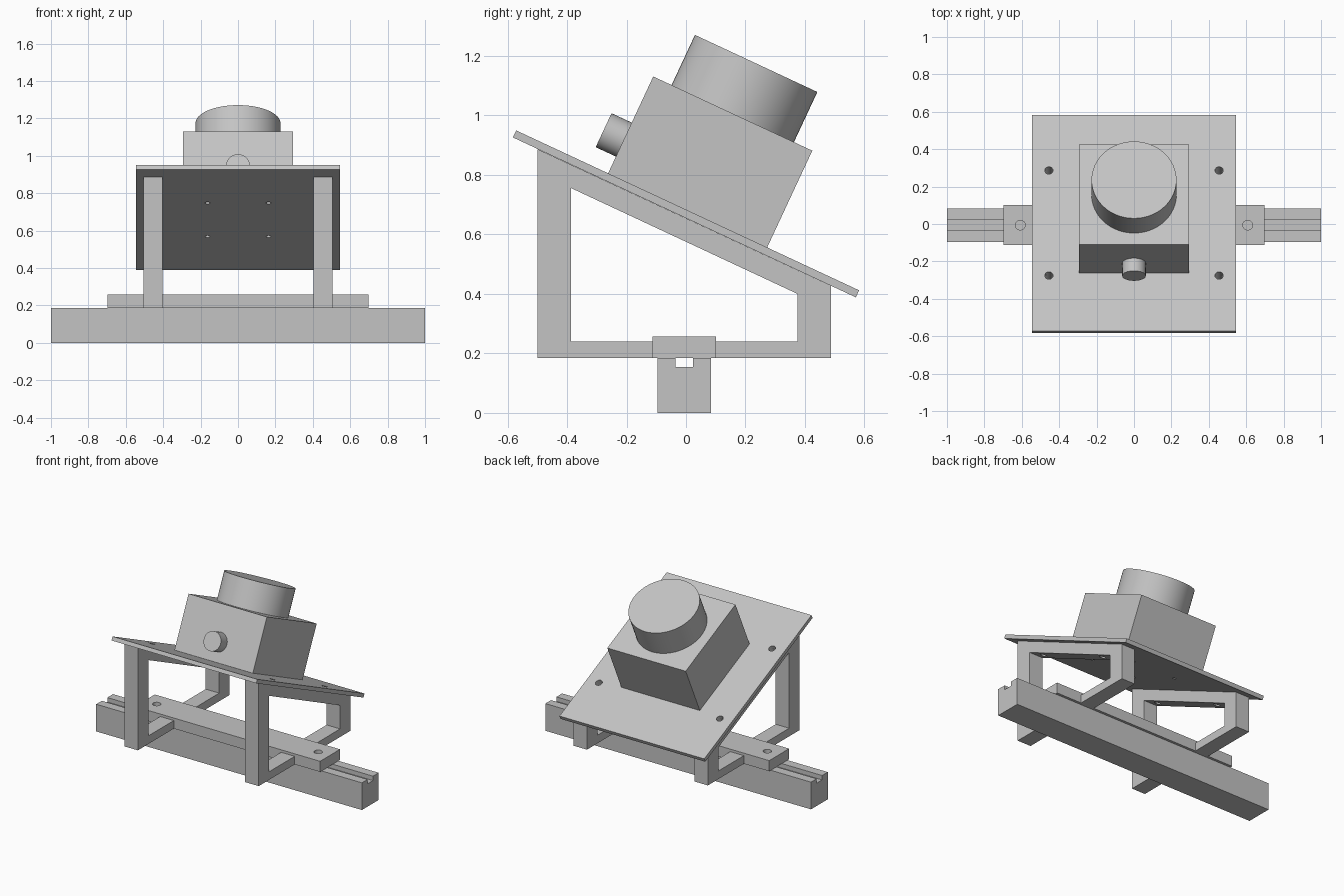
import bpy, bmesh, math
from mathutils import Matrix, Vector

cube = bpy.data.objects.get("Cube")
if cube:
    bpy.data.objects.remove(cube, do_unlink=True)

grey = bpy.data.materials.new("plain_grey")
grey.use_nodes = True
colour = (0.55, 0.55, 0.55, 1)
grey.diffuse_color = colour
grey.node_tree.nodes["Principled BSDF"].inputs["Base Color"].default_value = colour

MID_Y = -0.006       # centre line of rail, crossbar and legs
TILT = Matrix.Translation((0, 0, 0.669)) @ Matrix.Rotation(math.radians(-25), 4, 'X')
LEVEL = Matrix.Translation((0, MID_Y, 0))


def finish(name, bm, frame):
    bmesh.ops.recalc_face_normals(bm, faces=bm.faces)
    mesh = bpy.data.meshes.new(name)
    bm.to_mesh(mesh)
    bm.free()
    mesh.materials.append(grey)
    obj = bpy.data.objects.new(name, mesh)
    bpy.context.collection.objects.link(obj)
    obj.matrix_world = frame
    return obj


def block(name, lo, hi, frame):
    lo, hi = Vector(lo), Vector(hi)
    bm = bmesh.new()
    bmesh.ops.create_cube(bm, size=1, matrix=Matrix.Translation((lo + hi) / 2)
                          @ Matrix.Diagonal((*(hi - lo), 1)))
    return finish(name, bm, frame)


def cylinder(name, centre, radius, depth, frame, turn=Matrix(), segments=64):
    bm = bmesh.new()
    bmesh.ops.create_cone(bm, cap_ends=True, segments=segments, radius1=radius,
                          radius2=radius, depth=depth,
                          matrix=Matrix.Translation(centre) @ turn)
    return finish(name, bm, frame)


def extrude_x(name, faces, x0, x1, frame):
    """Extrude flat (y, z) faces from x0 to x1."""
    bm = bmesh.new()
    verts = {}
    for face in faces:
        for p in face:
            if p not in verts:
                verts[p] = bm.verts.new((x0, *p))
        bm.faces.new([verts[p] for p in face])
    new = bmesh.ops.extrude_face_region(bm, geom=bm.faces[:])["geom"]
    bmesh.ops.translate(bm, vec=(x1 - x0, 0, 0),
                        verts=[v for v in new if isinstance(v, bmesh.types.BMVert)])
    return finish(name, bm, frame)


def select_only(obj):
    bpy.ops.object.select_all(action='DESELECT')
    obj.select_set(True)
    bpy.context.view_layer.objects.active = obj


def drill(obj, spots, radius, z, depth, frame):
    """Cut a round hole through the object at each (x, y) spot."""
    for x, y in spots:
        cutter = cylinder("drill", (x, y, z), radius, depth, frame, segments=32)
        cutter.hide_render = True
        mod = obj.modifiers.new("hole", 'BOOLEAN')
        mod.operation, mod.solver, mod.object = 'DIFFERENCE', 'EXACT', cutter
        bpy.context.view_layer.update()
        select_only(obj)
        bpy.ops.object.modifier_apply(modifier=mod.name)
        bpy.data.objects.remove(cutter, do_unlink=True)


def smooth(obj):
    select_only(obj)
    bpy.ops.object.shade_smooth_by_angle(angle=math.radians(30))


# Slotted rail
w, s, top, floor = 0.09, 0.029, 0.185, 0.155
rail = [(-w, 0), (w, 0), (w, top), (s, top), (s, floor), (-s, floor), (-s, top), (-w, top)]
extrude_x("rail", [rail], -1, 1, LEVEL)

# Crossbar bolted on the rail
crossbar = block("crossbar", (-0.697, -0.107, top), (0.697, 0.107, 0.257), LEVEL)
drill(crossbar, [(-0.608, 0), (0.608, 0)], 0.026, 0.22, 0.2, LEVEL)
smooth(crossbar)

# Tilted mounting plate, with leg holes and small screw holes
bolts = [(x, y) for x in (-0.455, 0.455) for y in (-0.31, 0.31)]
screws = [(x, y) for x in (-0.163, 0.163) for y in (-0.213, 0.213)]
plate = block("mounting_plate", (-0.545, -0.636, -0.013), (0.545, 0.636, 0.013), TILT)
drill(plate, bolts, 0.022, 0, 0.2, TILT)
drill(plate, screws, 0.013, 0, 0.2, TILT)
smooth(plate)

# Pair of sloped leg frames
outer = [(-0.494, top), (0.494, top), (0.494, 0.427), (-0.494, 0.887)]
inner = [(-0.381, 0.24), (0.381, 0.24), (0.381, 0.4), (-0.381, 0.756)]
ring = [(outer[i], outer[(i + 1) % 4], inner[(i + 1) % 4], inner[i]) for i in range(4)]
for side, name in ((-1, "right_leg_frame"), (1, "left_leg_frame")):
    leg = extrude_x(name, ring, side * 0.455 - 0.051, side * 0.455 + 0.051, LEVEL)
    drill(leg, [b for b in bolts if b[0] * side > 0], 0.022, 0, 0.3, TILT)
    smooth(leg)

# Housing with round head and front knob
block("housing", (-0.295, -0.295, 0.013), (0.295, 0.295, 0.372), TILT)
smooth(cylinder("round_head", (0, 0, 0.465), 0.227, 0.186, TILT))
smooth(cylinder("front_knob", (0, -0.3325, 0.138), 0.063, 0.075, TILT,
                Matrix.Rotation(math.radians(90), 4, 'X')))
